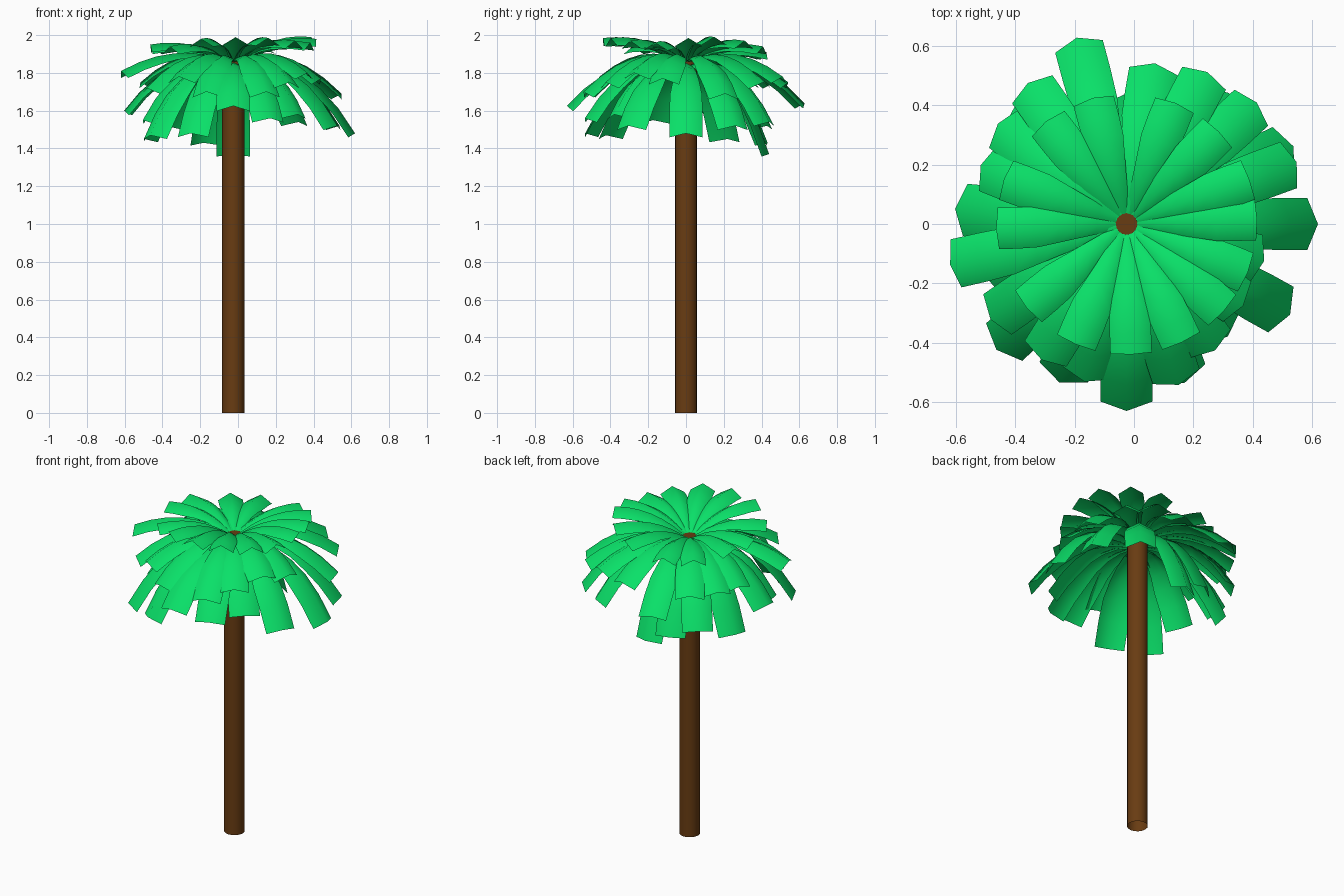
import bpy, bmesh, math
from mathutils import Vector

if "Cube" in bpy.data.objects:
    bpy.data.objects.remove(bpy.data.objects["Cube"])

CX = -0.025  # trunk axis

def material(name, color):
    m = bpy.data.materials.new(name)
    m.diffuse_color = color
    m.use_nodes = True
    m.node_tree.nodes["Principled BSDF"].inputs["Base Color"].default_value = m.diffuse_color
    return m

BROWN = material("bark", (0.14, 0.045, 0.006, 1))
GREEN = material("leaf", (0.003, 0.75, 0.14, 1))

# trunk, open at the bottom
bpy.ops.mesh.primitive_cylinder_add(vertices=16, radius=0.059, depth=1.86, location=(CX, 0, 0.93))
trunk = bpy.context.object
trunk.name = "trunk"
trunk.data.materials.append(BROWN)
bm = bmesh.new()
bm.from_mesh(trunk.data)
bmesh.ops.delete(bm, geom=[f for f in bm.faces if f.normal.z < -0.9], context='FACES_ONLY')
bm.to_mesh(trunk.data)
bm.free()
bpy.ops.object.shade_smooth_by_angle(angle=math.radians(40))

def frond(name, azimuth, reach, tip_z, ctrl_r, ctrl_z, half_width, base_z=1.865, segs=6):
    """Arched leaf strip: ridge follows a curve outward, sides fold down."""
    a = math.radians(azimuth)
    out, side = Vector((math.cos(a), math.sin(a), 0)), Vector((-math.sin(a), math.cos(a), 0))
    up = Vector((0, 0, 1))
    p0, p1, p2 = Vector((0.035, base_z)), Vector((ctrl_r, ctrl_z)), Vector((reach, tip_z))
    bm = bmesh.new()
    rows = []
    for i in range(segs + 1):
        t = i / segs
        p = p0 * (1 - t) ** 2 + p1 * 2 * t * (1 - t) + p2 * t * t
        d = ((p1 - p0) * (1 - t) + (p2 - p1) * t).normalized()
        normal = out * -d.y + up * d.x
        grow = min(1, t / 0.7)
        w = 0.02 + (half_width - 0.02) * grow
        drop = 0.01 + 0.032 * grow
        ridge = Vector((CX, 0, 0)) + out * p.x + up * p.y
        rows.append([bm.verts.new(ridge + side * s * w - normal * drop * abs(s))
                     for s in (-1, 0, 1)])
    for r0, r1 in zip(rows, rows[1:]):
        for k in range(2):
            bm.faces.new((r0[k], r1[k], r1[k + 1], r0[k + 1]))
    for f in bm.faces:
        f.smooth = True
    me = bpy.data.meshes.new(name)
    bm.to_mesh(me)
    bm.free()
    me.materials.append(GREEN)
    bpy.context.collection.objects.link(bpy.data.objects.new(name, me))

# top ring: short, raised leaves (azimuth, tip height)
TOP = [(2, 1.98), (20, 1.99), (45, 1.97), (68, 1.94), (105, 1.91), (128, 1.91), (160, 1.94),
       (182, 1.95), (220, 1.94), (247, 1.98), (272, 1.985), (295, 1.985), (318, 1.97), (338, 1.96)]
for az, z in TOP:
    frond("top_frond", az, 0.44, z, 0.22, 0.55 * z + 0.92, 0.07)

# middle ring: azimuth, reach, tip height
MIDDLE = [(20, .61, 1.69), (43, .60, 1.75), (62, .58, 1.78), (80, .55, 1.75),
          (105, .65, 1.64), (125, .58, 1.75), (142, .55, 1.75), (158, .53, 1.75),
          (193, .61, 1.81), (215, .56, 1.72), (238, .54, 1.78), (255, .55, 1.70),
          (288, .57, 1.70), (305, .52, 1.75), (325, .48, 1.80), (345, .48, 1.77)]
for az, reach, z in MIDDLE:
    frond("middle_frond", az, reach, z, reach * 0.52, 1.97, 0.083)

# lower ring: long, drooping leaves
LOWER = [(0, .645, 1.48), (25, .62, 1.52), (52, .56, 1.54), (90, .44, 1.37),
         (110, .46, 1.43), (130, .56, 1.52), (155, .52, 1.45), (175, .58, 1.60),
         (200, .51, 1.55), (224, .61, 1.47), (247, .58, 1.48), (270, .63, 1.625),
         (290, .57, 1.56), (312, .51, 1.58), (331, .63, 1.52)]
for az, reach, z in LOWER:
    frond("lower_frond", az, reach, z, reach * 0.6, 1.92, 0.088, base_z=1.84)
